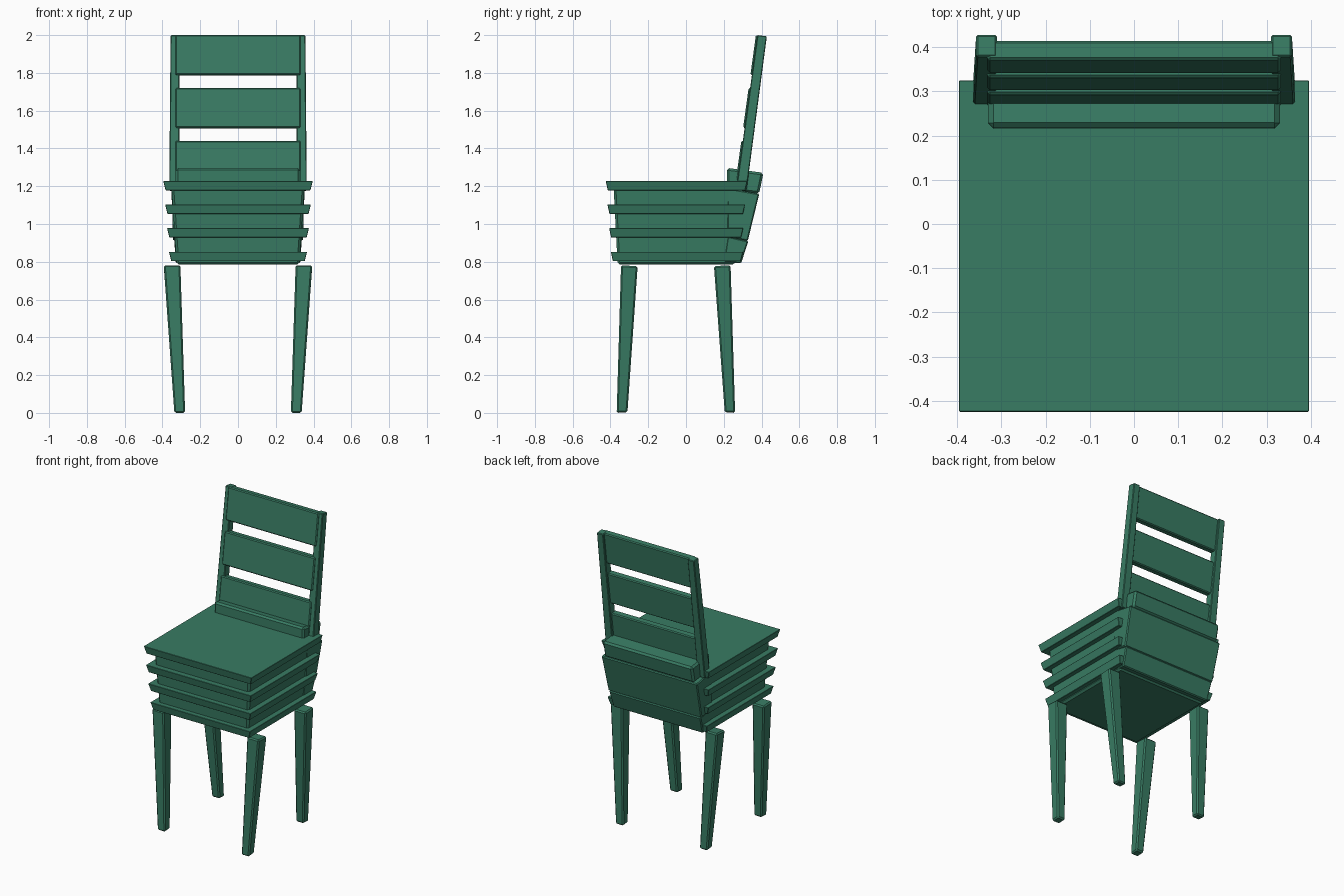
import bpy, bmesh

if "Cube" in bpy.data.objects:
    bpy.data.objects.remove(bpy.data.objects["Cube"])

green = bpy.data.materials.new("green_paint")
green.diffuse_color = (0.04, 0.2, 0.125, 1)
green.use_nodes = True
green.node_tree.nodes["Principled BSDF"].inputs["Base Color"].default_value = green.diffuse_color


def block(name, bottom, top, bevel=0.004, dz_bottom=0, dz_top=0):
    """Tapered, sheared box. Each end is (x0, x1, y0, y1, z); dz drops the rear edge."""
    bm = bmesh.new()
    for (x0, x1, y0, y1, z), dz in ((bottom, dz_bottom), (top, dz_top)):
        for x, y, d in ((x0, y0, 0), (x1, y0, 0), (x1, y1, dz), (x0, y1, dz)):
            bm.verts.new((x, y, z - d))
    bm.verts.ensure_lookup_table()
    for f in ((3, 2, 1, 0), (4, 5, 6, 7), (0, 1, 5, 4), (1, 2, 6, 5), (2, 3, 7, 6), (3, 0, 4, 7)):
        bm.faces.new([bm.verts[i] for i in f])
    bmesh.ops.recalc_face_normals(bm, faces=bm.faces)
    me = bpy.data.meshes.new(name)
    bm.to_mesh(me)
    bm.free()
    me.materials.append(green)
    ob = bpy.data.objects.new(name, me)
    bpy.context.collection.objects.link(ob)
    if bevel:
        mod = ob.modifiers.new("bevel", 'BEVEL')
        mod.width, mod.segments = bevel, 1
    return ob


def span(w, y0, y1, z):
    return (-w, w, y0, y1, z)


def side(s, a, b):
    return (a, b) if s > 0 else (-b, -a)


# Tapered seat box
block("seat_box", span(0.325, -0.362, 0.26, 0.785), span(0.352, -0.383, 0.28, 1.19), 0.012)

# Seat top and the three ledges stacked under it
for i, (z, w, y0, y1) in enumerate(((1.178, 0.396, -0.425, 0.325), (1.053, 0.386, -0.416, 0.313),
                                    (0.928, 0.376, -0.407, 0.303), (0.803, 0.366, -0.398, 0.302))):
    block("seat_top" if i == 0 else f"seat_ledge_{i}",
          span(w - 0.013, y0 + 0.011, y1 - 0.012, z), span(w, y0, y1, z + 0.05), 0.002)

# Slanted rear panel in three sections
block("rear_panel_lower", span(0.330, 0.20, 0.292, 0.80), span(0.337, 0.22, 0.33, 0.935), 0.006, 0.008, 0.025)
block("rear_panel_middle", span(0.343, 0.22, 0.327, 0.93), span(0.352, 0.22, 0.388, 1.19), 0.006, 0.02, 0.03)
block("rear_panel_upper", span(0.330, 0.215, 0.387, 1.18), span(0.330, 0.217, 0.410, 1.297), 0.012, 0.02, 0.026)

# Backrest posts
for s, n in ((1, "right"), (-1, "left")):
    block(f"back_post_{n}", (*side(s, 0.310, 0.364), 0.265, 0.320, 1.18),
          (*side(s, 0.310, 0.357), 0.378, 0.428, 2.0), 0.004, 0.005, 0.006)


# Front face of the leaning posts at a given height
def lean(z):
    return 0.265 + (z - 1.18) * 0.113 / 0.82


# Backrest slats
for i, z in enumerate((1.23, 1.51, 1.79)):
    y0, y1 = lean(z) - 0.008, lean(z + 0.21) - 0.008
    block(f"back_slat_{i + 1}", span(0.332, y0, y0 + 0.045, z),
          span(0.332, y1, y1 + 0.045, z + 0.21), 0.006, 0.005, 0.005)

# Splayed, tapered legs
for s, n in ((1, "right"), (-1, "left")):
    block(f"front_leg_{n}", (*side(s, 0.280, 0.337), -0.367, -0.310, 0),
          (*side(s, 0.305, 0.393), -0.344, -0.256, 0.782), 0.008, -0.004, 0.006)
    block(f"back_leg_{n}", (*side(s, 0.280, 0.337), 0.205, 0.260, 0.004),
          (*side(s, 0.305, 0.393), 0.148, 0.236, 0.777), 0.008, 0.004, -0.005)
